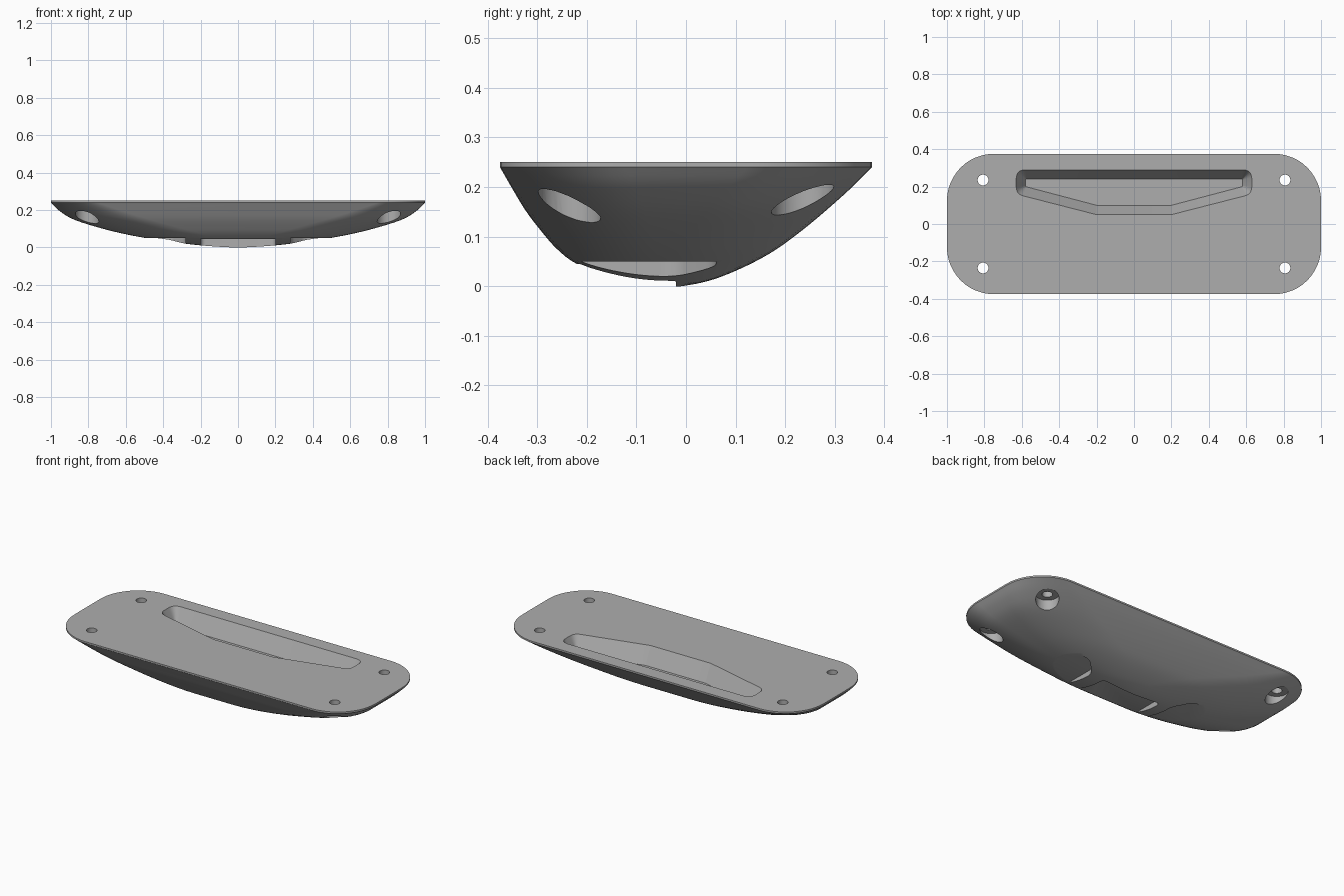
import bpy, bmesh, math
from mathutils import Vector

cube = bpy.data.objects.get("Cube")
if cube:
    bpy.data.objects.remove(cube)

grey = bpy.data.materials.new("plain grey")
grey.use_nodes = True
colour = (0.42, 0.42, 0.42, 1)
grey.diffuse_color = colour
grey.node_tree.nodes["Principled BSDF"].inputs["Base Color"].default_value = colour


def loft(name, rings):
    """Join rings of equal length into a closed solid."""
    bm = bmesh.new()
    loops = [[bm.verts.new(p) for p in ring] for ring in rings]
    n = len(loops[0])
    for low, high in zip(loops, loops[1:]):
        for i in range(n):
            j = (i + 1) % n
            bm.faces.new((low[i], low[j], high[j], high[i]))
    bm.faces.new(loops[0][::-1])
    bm.faces.new(loops[-1])
    bmesh.ops.recalc_face_normals(bm, faces=bm.faces)
    mesh = bpy.data.meshes.new(name)
    bm.to_mesh(mesh)
    bm.free()
    mesh.materials.append(grey)
    obj = bpy.data.objects.new(name, mesh)
    bpy.context.collection.objects.link(obj)
    return obj


def prism(name, points, low, high):
    return loft(name, [[(x, y, z) for x, y in points] for z in (low, high)])


def circle(x, y, r, n=32):
    return [(x + r * math.cos(k * math.tau / n), y + r * math.sin(k * math.tau / n)) for k in range(n)]


def rounded(points, radii, steps=6):
    """Round each corner of a polygon by its own amount."""
    out = []
    for i, (p, r) in enumerate(zip(points, radii)):
        p = Vector(p)
        a = p + (Vector(points[i - 1]) - p).normalized() * r
        b = p + (Vector(points[(i + 1) % len(points)]) - p).normalized() * r
        for k in range(steps + 1):
            t = k / steps
            out.append(a * (1 - t) ** 2 + p * 2 * t * (1 - t) + b * t * t)
    return out


def hull_ring(z, half, front, back):
    """Rounded rectangle that turns into an ellipse towards the bottom."""
    t = min(max(z / 0.24, 0), 1)
    fx, fy = 1 - 0.75 * t ** 0.7, 1 - 0.33 * t
    mid, depth = (front + back) / 2, (back - front) / 2
    ring = []
    for sx, sy, start in ((1, 1, 0), (-1, 1, 1), (-1, -1, 2), (1, -1, 3)):
        for k in range(13):
            a = (start + k / 12) * math.pi / 2
            ring.append((half * (sx * (1 - fx) * 1.0001 + fx * math.cos(a)),
                         mid + depth * (sy * (1 - fy) * 1.0001 + fy * math.sin(a)), z))
    return ring


# Hull profile: height, half length, front edge, back edge
profile = [(0.0, 0.03, -0.05, -0.01), (0.007, 0.15, -0.1, 0.03),
           (0.02, 0.28, -0.155, 0.073), (0.045, 0.46, -0.22, 0.13),
           (0.075, 0.62, -0.26, 0.183), (0.115, 0.775, -0.295, 0.237),
           (0.155, 0.89, -0.325, 0.285), (0.2, 0.96, -0.352, 0.335),
           (0.24, 1.0, -0.375, 0.375)]
rows = [Vector(p) for p in profile]
rings = []
for i in range(len(rows) - 1):
    p0, p1, p2, p3 = (rows[min(max(i + k, 0), len(rows) - 1)] for k in (-1, 0, 1, 2))
    for k in range(4):
        t = k / 4
        p = p1 + ((p2 - p0) * t + (2 * p0 - 5 * p1 + 4 * p2 - p3) * t ** 2
                  + (3 * p1 - p0 - 3 * p2 + p3) * t ** 3) / 2
        rings.append(hull_ring(*p))
rings += [hull_ring(z, 1, -0.375, 0.375) for z in (0.24, 0.25)]
body = loft("curved_body", rings)

# Finger recess with sloping walls in the flat top
outer = [(-0.2, 0.05), (0.2, 0.05), (0.63, 0.16), (0.63, 0.29), (-0.63, 0.29), (-0.63, 0.16)]
inner = [(-0.2, 0.1), (0.2, 0.1), (0.58, 0.2), (0.58, 0.24), (-0.58, 0.24), (-0.58, 0.2)]
top_ring = [(p.x, p.y, 0.25) for p in rounded(outer, (0.004, 0.004, 0.04, 0.05, 0.05, 0.04))]
floor_ring = [(p.x, p.y, 0.15) for p in rounded(inner, (0.004, 0.004, 0.006, 0.006, 0.006, 0.006))]
lid_ring = [(x + (x - fx) * 0.1, y + (y - fy) * 0.1, 0.26)
            for (x, y, _), (fx, fy, _) in zip(top_ring, floor_ring)]
cutters = [loft("recess_cutter", [floor_ring, lid_ring])]

# Screw holes with wide counterbores from below
for sx in (-1, 1):
    for sy in (-1, 1):
        x, y = sx * 0.807, sy * 0.235
        cutters.append(prism("screw_cutter", circle(x, y, 0.029), -0.1, 0.4))
        cutters.append(prism("counterbore_cutter", circle(x, y, 0.063), -0.1, 0.205))

# Three flat-roofed pockets under the belly, parted by two ribs
centre = [(-0.2, -0.4), (0.2, -0.4), (0.2, -0.02), (-0.2, -0.02)]
cutters.append(prism("centre_pocket_cutter", rounded(centre, (0.01, 0.01, 0.03, 0.03)), -0.1, 0.045))
side = [(0.28, -0.4), (0.7, -0.4), (0.7, 0.06), (0.36, 0.06), (0.28, -0.02)]
for s in (-1, 1):
    pts = [(s * p.x, p.y) for p in rounded(side, (0.01, 0.01, 0.01, 0.03, 0.03))]
    cutters.append(prism("side_pocket_cutter", pts, -0.1, 0.05))

bpy.context.view_layer.objects.active = body
for cutter in cutters:
    mod = body.modifiers.new("cut", "BOOLEAN")
    mod.operation = "DIFFERENCE"
    mod.solver = "EXACT"
    mod.object = cutter
    bpy.ops.object.modifier_apply(modifier=mod.name)
    bpy.data.objects.remove(cutter)

bpy.ops.object.select_all(action="DESELECT")
body.select_set(True)
bpy.ops.object.shade_smooth_by_angle(angle=math.radians(25))
